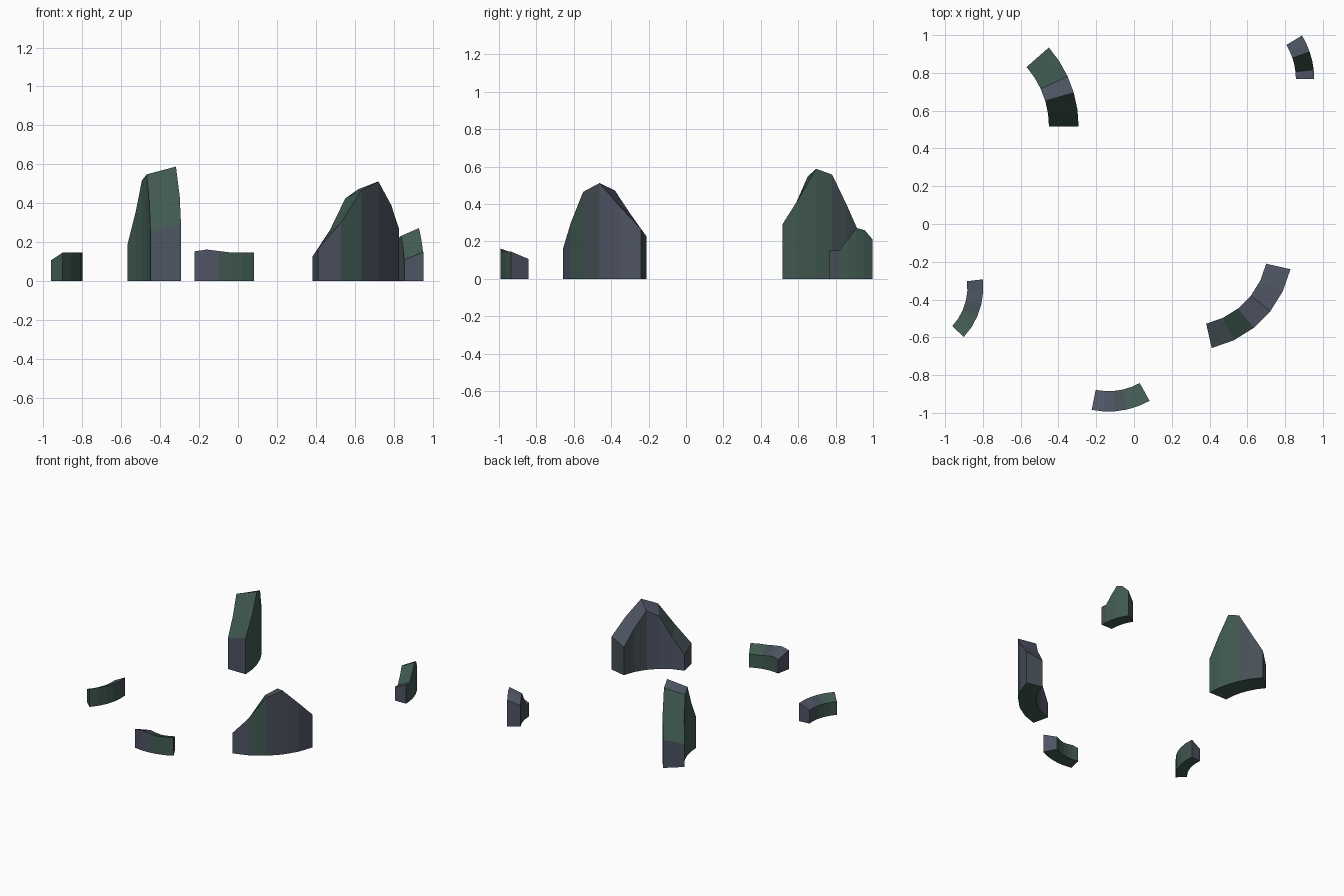
import bpy
import bmesh
from math import cos, sin, radians

cube = bpy.data.objects.get("Cube")
if cube:
    bpy.data.objects.remove(cube, do_unlink=True)


def make_material(name, rgb):
    mat = bpy.data.materials.new(name)
    mat.use_nodes = True
    mat.diffuse_color = (*rgb, 1)
    bsdf = next(n for n in mat.node_tree.nodes if n.type == 'BSDF_PRINCIPLED')
    bsdf.inputs["Base Color"].default_value = (*rgb, 1)
    return mat


MATERIALS = [
    make_material("slate_stone", (0.078, 0.090, 0.128)),
    make_material("mossy_stone", (0.052, 0.102, 0.082)),
    make_material("grey_stone", (0.060, 0.080, 0.090)),
]
CODES = "sgm"   # slate, green moss, mid grey
RIM_DROP = 0.04  # the broken top leans down towards the inside


def wall_fragment(name, center, radii, start, end, heights, outer, top, inner, ends):
    """Curved wall piece; heights are for the outer rim, colour codes run from start to end."""
    bm = bmesh.new()
    cx, cy = center
    r_in, r_out = radii
    last = len(heights) - 1
    rings = []
    for i, h in enumerate(heights):
        a = radians(start + (end - start) * i / last)
        section = [(r_in, 0), (r_out, 0), (r_out, h), (r_in, h - RIM_DROP)]
        rings.append([bm.verts.new((cx + r * cos(a), cy + r * sin(a), z)) for r, z in section])

    def face(verts, code):
        bm.faces.new(verts).material_index = CODES.index(code)

    # bottom, outer side, top and inner side of each segment
    for i in range(last):
        p, q = rings[i], rings[i + 1]
        for k, code in enumerate(("g", outer[i], top[i], inner[i])):
            n = (k + 1) % 4
            face((p[k], q[k], q[n], p[n]), code)
    # broken ends
    face(rings[0], ends[0])
    face(rings[-1][::-1], ends[1])
    bmesh.ops.recalc_face_normals(bm, faces=bm.faces)

    mesh = bpy.data.meshes.new(name)
    bm.to_mesh(mesh)
    bm.free()
    for mat in MATERIALS:
        mesh.materials.append(mat)
    obj = bpy.data.objects.new(name, mesh)
    bpy.context.scene.collection.objects.link(obj)
    return obj


# Tall back shard
wall_fragment("tall_back_wall", (-0.93, 0.515), (0.48, 0.637), 0, 41.2,
              (0.29, 0.435, 0.588, 0.557, 0.39, 0.225),
              "gggmm", "ggsgg", "ggggg", "ss")
# Small piece at the back corner
wall_fragment("small_back_wall", (0.511, 0.768), (0.346, 0.443), 0, 31.3,
              (0.15, 0.15, 0.21, 0.272, 0.26, 0.21),
              "mgggg", "sggss", "mmmmm", "ss")
# Low side piece
wall_fragment("low_side_wall", (-1.178, -0.338), (0.296, 0.38), -43.2, 6.8,
              (0.146, 0.146, 0.146, 0.146, 0.146, 0.146),
              "ggggm", "ggmss", "gggmm", "gs")
# Large peaked piece
wall_fragment("large_peaked_wall", (0.29, -0.118), (0.42, 0.552), -77.3, -12.7,
              (0.165, 0.30, 0.465, 0.512, 0.39, 0.265),
              "sgmss", "mgsss", "sssmm", "sm")
# Low front piece
wall_fragment("low_front_wall", (-0.135, -0.545), (0.34, 0.448), -101.5, -60.9,
              (0.152, 0.162, 0.154, 0.146, 0.146, 0.146),
              "ssggg", "ssmgg", "ggggg", "ss")
